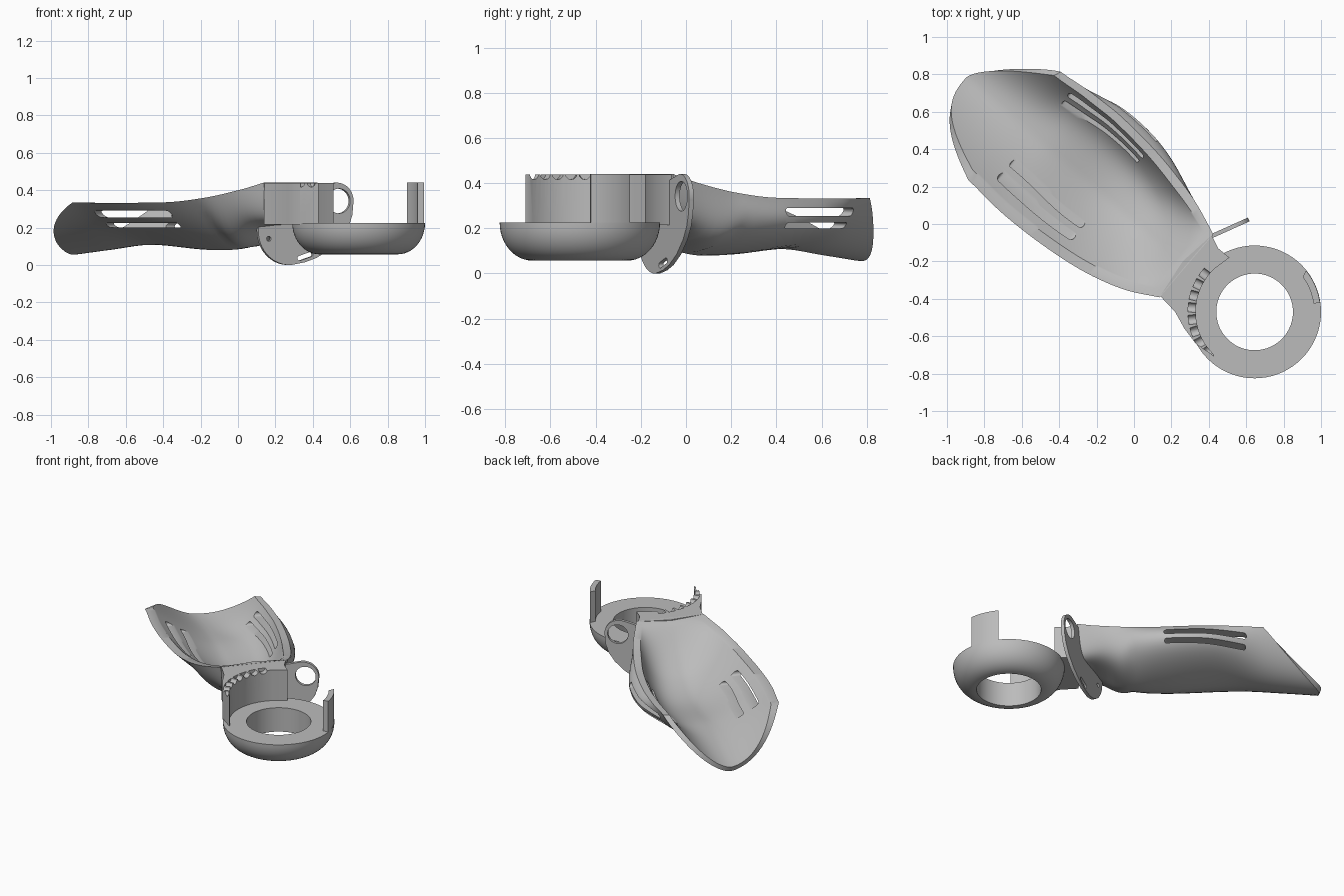
import bpy, bmesh, math
from mathutils import Vector

if "Cube" in bpy.data.objects:
    bpy.data.objects.remove(bpy.data.objects["Cube"])

grey = bpy.data.materials.new("plain_grey")
grey.use_nodes = True
grey.diffuse_color = (0.5, 0.5, 0.5, 1)
grey.node_tree.nodes["Principled BSDF"].inputs["Base Color"].default_value = (0.5, 0.5, 0.5, 1)

X, Y, UP = Vector((1, 0, 0)), Vector((0, 1, 0)), Vector((0, 0, 1))
TIP = Vector((0.28, -0.225, 0))       # middle of the narrow cuff end
ALONG = Vector((-0.76, 0.65, 0))      # cuff axis
ACROSS = Vector((0.65, 0.76, 0))
RING = Vector((0.645, -0.47, 0))


def make(name, bm):
    bmesh.ops.recalc_face_normals(bm, faces=bm.faces)
    mesh = bpy.data.meshes.new(name)
    bm.to_mesh(mesh)
    bm.free()
    mesh.materials.append(grey)
    obj = bpy.data.objects.new(name, mesh)
    bpy.context.collection.objects.link(obj)
    return obj


def add_prism(bm, pts, origin, ax, ay, depth):
    """Extrude a 2D outline laid in the plane (ax, ay) along the depth vector."""
    low = [bm.verts.new(origin + ax * p + ay * q) for p, q in pts]
    high = [bm.verts.new(v.co + depth) for v in low]
    bm.faces.new(low)
    bm.faces.new(high)
    for i in range(len(pts)):
        j = (i + 1) % len(pts)
        bm.faces.new((low[i], low[j], high[j], high[i]))


def arc(cx, cy, r, a0, a1, n=24):
    angles = [math.radians(a0 + (a1 - a0) * i / n) for i in range(n + 1)]
    return [(cx + r * math.cos(a), cy + r * math.sin(a)) for a in angles]


def circle(cx, cy, r):
    return arc(cx, cy, r, 0, 352.5, 47)


def stadium(p0, p1, r):
    t = math.degrees(math.atan2(p1[1] - p0[1], p1[0] - p0[0]))
    return arc(*p0, r, t + 90, t + 270, 8) + arc(*p1, r, t - 90, t + 90, 8)


def cut(obj, bm):
    """Subtract the solids in bm from obj."""
    cutter = make("cutter", bm)
    cutter.hide_render = True
    mod = obj.modifiers.new("cut", "BOOLEAN")
    mod.operation, mod.solver, mod.object = "DIFFERENCE", "EXACT", cutter
    graph = bpy.context.evaluated_depsgraph_get()
    mesh = bpy.data.meshes.new_from_object(obj.evaluated_get(graph))
    obj.modifiers.clear()
    obj.data = mesh
    bpy.data.objects.remove(cutter)


def smooth(obj, angle=35):
    bpy.ops.object.select_all(action="DESELECT")
    obj.select_set(True)
    bpy.context.view_layer.objects.active = obj
    bpy.ops.object.shade_smooth_by_angle(angle=math.radians(angle))


def curve(keys, u):
    """Smooth interpolation through (position, value) keys."""
    u = min(max(u, keys[0][0]), keys[-1][0])
    i = max(k for k in range(len(keys) - 1) if keys[k][0] <= u)

    def slope(k):
        a, b = keys[max(k - 1, 0)], keys[min(k + 1, len(keys) - 1)]
        return (b[1] - a[1]) / (b[0] - a[0])
    (u0, v0), (u1, v1) = keys[i], keys[i + 1]
    h = u1 - u0
    t = (u - u0) / h
    return ((2*t**3 - 3*t*t + 1) * v0 + (t**3 - 2*t*t + t) * h * slope(i)
            + (3*t*t - 2*t**3) * v1 + (t**3 - t*t) * h * slope(i + 1))


# Forearm cuff: lofted trough, near wall sloping outward, far wall thick and bulging outside
NEAR_HALF = [(0, .22), (.17, .31), (.4, .378), (.68, .415), (.95, .425), (1.2, .408), (1.54, .4)]
FAR_HALF = [(0, .222), (.26, .343), (.52, .418), (.8, .44), (.98, .415), (1.2, .362), (1.54, .34)]
LEAN = [(0, 0), (.4, .75), (.85, .75), (1.2, .15), (1.54, 0)]
UNDER = [(0, .225), (.14, .2), (.3, .1), (.55, .08), (1.0, .108), (1.3, .08), (1.54, .055)]
FLOOR = [(0, .44), (.03, .435), (.2, .28), (.36, .175), (.6, .122), (1.0, .145), (1.54, .09)]
RIM = [(0, .44), (.12, .4), (.3, .36), (.55, .335), (1.54, .335)]
ROWS, COLS = 48, 36
bm = bmesh.new()
rows = []
for r in range(ROWS + 1):
    outer, inner = [], []
    for c in range(COLS + 1):
        even = 2 * c / COLS - 1
        t = 0.5 * even - 0.5 * math.cos(math.pi * c / COLS)
        near = t < 0
        u = (1.55 - 0.35 * abs(t) ** (3.0 if near else 1.5)) * r / ROWS
        lean = 0 if near else curve(LEAN, u)
        side = t + lean * (t - 1.17 * t ** 3)
        power = 1.5 if near else 2.2 - 0.6 * lean
        half, rim = curve(NEAR_HALF if near else FAR_HALF, u), curve(RIM, u)
        wall = 0.055 if near else 0.035 + 0.085 * lean
        tip_power = power + 4 * max(0, 1 - u / 0.35)
        inner_power = 1.5 if near else 2.2 + 2.4 * lean
        undercut = 0.015 * r / ROWS
        for ring, v, base, p, along in (
                (outer, half * side, curve(UNDER, u), tip_power, u - undercut),
                (inner, (half - wall) * t, curve(FLOOR, u), inner_power, u)):
            z = base + (rim - base) * abs(t) ** p
            ring.append(bm.verts.new(TIP + ALONG * along + ACROSS * v + UP * z))
    rows.append(outer + inner[::-1])
count = len(rows[0])
for a, b in zip(rows, rows[1:]):
    for i in range(count):
        j = (i + 1) % count
        bm.faces.new((a[i], a[j], b[j], b[i]))
for end in (rows[0], rows[-1]):
    for i in range(COLS):
        bm.faces.new((end[i], end[i + 1], end[count - 2 - i], end[count - 1 - i]))
cuff = make("forearm_cuff", bm)

# Two strap slots through each cuff wall
bm = bmesh.new()
for sign in (-1, 1):
    for z, r in ((0.212, 0.013), (0.272, 0.018)):
        add_prism(bm, stadium((0.57, z), (1.06, z), r), TIP + ACROSS * sign * 0.13,
                  ALONG, UP, ACROSS * sign * 0.5)
cut(cuff, bm)
smooth(cuff, 40)

# Bowl-shaped ring with a straight bore
bm = bmesh.new()
profile = [(0.205, 0.225), (0.205, 0.057)]
profile += [(0.21 + 0.145 * math.sin(a), 0.225 - 0.168 * math.cos(a))
            for a in (math.pi / 2 * i / 12 for i in range(13))]
STEPS = 72
loops = []
for s in range(STEPS):
    a = 2 * math.pi * s / STEPS
    spoke = Vector((math.cos(a), math.sin(a), 0))
    loops.append([bm.verts.new(RING + spoke * r + UP * z) for r, z in profile])
for s in range(STEPS):
    a, b = loops[s], loops[(s + 1) % STEPS]
    for i in range(len(profile)):
        j = (i + 1) % len(profile)
        bm.faces.new((a[i], a[j], b[j], b[i]))
smooth(make("bowl_ring", bm))

# Upright post on the ring's outer edge
bm = bmesh.new()
add_prism(bm, arc(0, 0, 0.353, 8, 39) + arc(0, 0, 0.318, 36, 8), RING + UP * 0.22, X, Y, UP * 0.22)
smooth(make("ring_post", bm))

# Connector wall between cuff and ring, hollowed to the ring's curve
bm = bmesh.new()
outline = [(0.415, -0.06), (0.26, -0.2), (0.14, -0.385), (0.22, -0.47), (0.27, -0.56), (0.33, -0.64), (0.43, -0.71)]
outline += arc(RING.x, RING.y, 0.315, 225, 132)
outline += [(0.51, -0.18), (0.45, -0.13)]
add_prism(bm, outline, UP * 0.215, X, Y, UP * 0.224)
connector = make("connector_wall", bm)

# Scalloped teeth along the top of the wall
bm = bmesh.new()
for i in range(8):
    a = math.radians(143 + 11 * i)
    spoke = Vector((math.cos(a), math.sin(a), 0))
    add_prism(bm, arc(0, 0, 0.026, 0, 330, 11), RING + spoke * 0.29 + UP * 0.442,
              UP.cross(spoke), UP, spoke * 0.066)
cut(connector, bm)
smooth(connector)

# Side plate: thin rounded lobe with a finger loop at the top
SIDE = Vector((0.912, 0.41, 0))
THICK = Vector((-0.41, 0.912, 0)) * 0.022
BASE = Vector((0.275, -0.14, 0))
lobe, loop = (0, 0.182, 0.182), (0.278, 0.342, 0.098)
dx, dz = loop[0] - lobe[0], loop[1] - lobe[1]
lean_angle = math.degrees(math.atan2(dz, dx) + math.acos((lobe[2] - loop[2]) / math.hypot(dx, dz)))
outline = arc(*lobe, lean_angle, 275, 30)
outline += [(0.09, 0.014), (0.16, 0.038), (0.24, 0.085), (0.31, 0.15), (0.35, 0.21), (0.37, 0.27)]
outline += arc(*loop, -15, lean_angle, 24)
bm = bmesh.new()
add_prism(bm, outline, BASE, SIDE, UP, THICK)
plate = make("side_plate", bm)
bm = bmesh.new()
for hole in (circle(0.29, 0.342, 0.066), circle(-0.12, 0.14, 0.013), circle(-0.03, 0.25, 0.013),
             stadium((0.06, 0.036), (0.125, 0.057), 0.013)):
    add_prism(bm, hole, BASE - THICK, SIDE, UP, THICK * 3)
cut(plate, bm)
smooth(plate)
